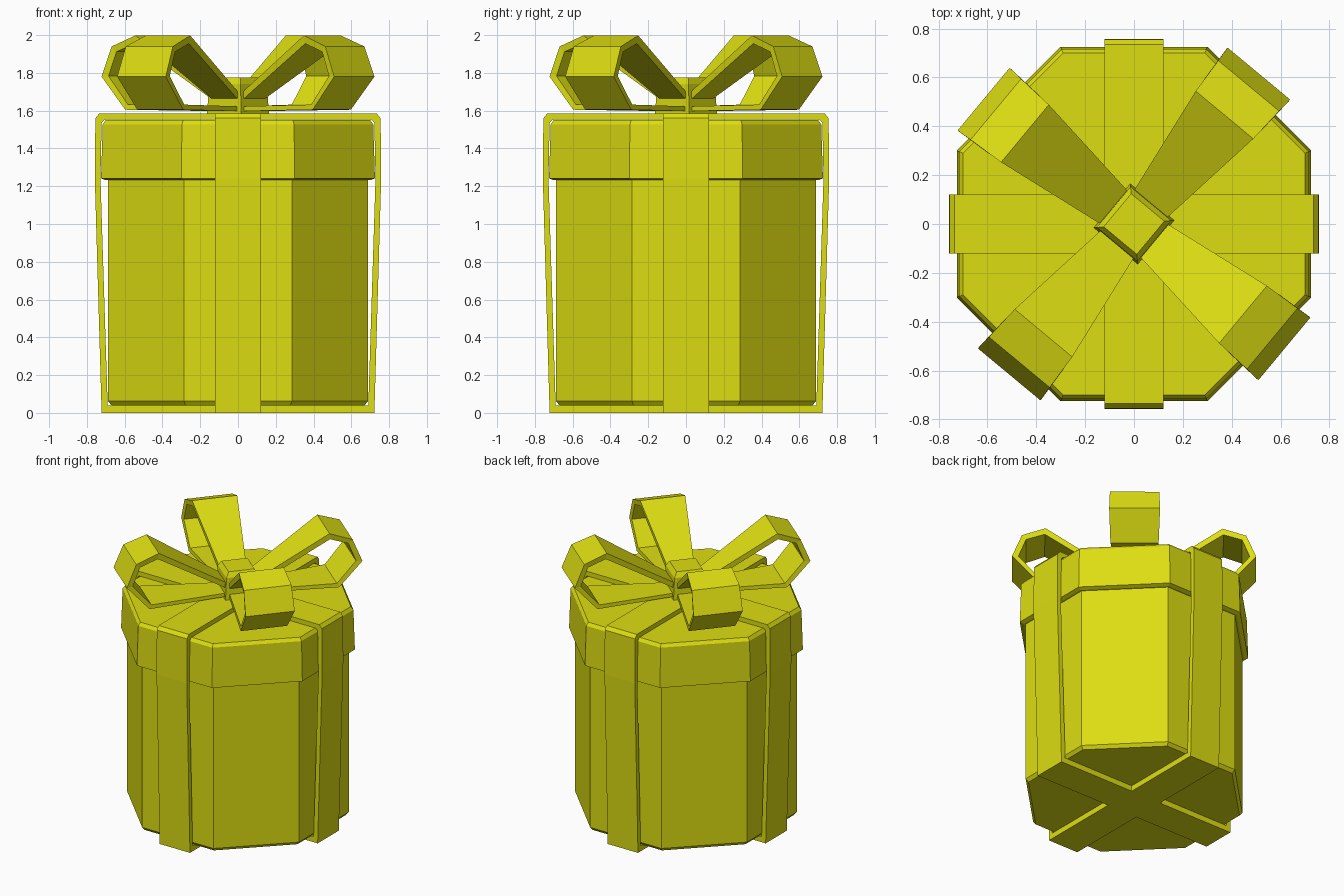
import bpy, bmesh, math

if "Cube" in bpy.data.objects:
    bpy.data.objects.remove(bpy.data.objects["Cube"])

mat = bpy.data.materials.new("olive_yellow")
mat.diffuse_color = (0.73, 0.73, 0.006, 1)
mat.use_nodes = True
mat.node_tree.nodes["Principled BSDF"].inputs["Base Color"].default_value = mat.diffuse_color


def finish(name, bm):
    bmesh.ops.recalc_face_normals(bm, faces=bm.faces[:])
    me = bpy.data.meshes.new(name)
    bm.to_mesh(me)
    bm.free()
    me.materials.append(mat)
    ob = bpy.data.objects.new(name, me)
    bpy.context.collection.objects.link(ob)
    return ob


def prism(name, n, rings, phase):
    """Stack of n-sided rings given as (apothem, z), capped at both ends."""
    bm = bmesh.new()
    loops = []
    for a, z in rings:
        r = a / math.cos(math.pi / n)
        loops.append([bm.verts.new((r * math.cos(phase + math.tau * i / n),
                                    r * math.sin(phase + math.tau * i / n), z))
                      for i in range(n)])
    for lo, hi in zip(loops, loops[1:]):
        for i in range(n):
            j = (i + 1) % n
            bm.faces.new((lo[i], lo[j], hi[j], hi[i]))
    bm.faces.new(loops[0])
    bm.faces.new(loops[-1])
    return finish(name, bm)


def band(name, outer, inner, angle, closed=True):
    """Ribbon strip: matching outer/inner (r, z, half_width) paths swept around."""
    bm = bmesh.new()
    c, s = math.cos(angle), math.sin(angle)

    def v(r, z, w):
        return bm.verts.new((r * c - w * s, r * s + w * c, z))

    sec = [[v(a[0], a[1], -a[2]), v(a[0], a[1], a[2]),
            v(b[0], b[1], b[2]), v(b[0], b[1], -b[2])]
           for a, b in zip(outer, inner)]
    n = len(sec)
    for i in range(n if closed else n - 1):
        p, q = sec[i], sec[(i + 1) % n]
        for k in range(4):
            m = (k + 1) % 4
            bm.faces.new((p[k], p[m], q[m], q[k]))
    if not closed:
        bm.faces.new(sec[0])
        bm.faces.new(sec[-1])
    return finish(name, bm)


# Octagonal box and overhanging lid
oct_phase = math.pi / 8
prism("box_body", 8, [(0.67, 0.04), (0.688, 0.063), (0.688, 1.30)], oct_phase)
prism("box_lid", 8, [(0.70, 1.232), (0.725, 1.242), (0.716, 1.528), (0.70, 1.55)], oct_phase)

# Two ribbons wrapped right around the box
W = 0.121
half_out = [(0.722, 0.0), (0.758, 1.24), (0.755, 1.56), (0.735, 1.585)]
half_in = [(0.69, 0.04), (0.728, 1.24), (0.722, 1.535), (0.708, 1.552)]


def mirrored(half):
    return [(r, z, W) for r, z in half] + [(-r, z, W) for r, z in reversed(half)]


for name, ang in (("ribbon_across", 0), ("ribbon_front_back", math.pi / 2)):
    band(name, mirrored(half_out), mirrored(half_in), ang)

# Four bow loops, flaring outwards
turn = math.radians(50.3)
loop_out = [(0.05, 1.597, 0.08), (0.645, 1.605, 0.158), (0.80, 1.78, 0.167),
            (0.735, 1.94, 0.162), (0.58, 1.998, 0.153), (0.05, 1.665, 0.08)]
loop_in = [(0.05, 1.622, 0.08), (0.63, 1.632, 0.153), (0.758, 1.783, 0.160),
           (0.708, 1.912, 0.155), (0.585, 1.955, 0.148), (0.05, 1.625, 0.08)]
for i in range(4):
    band(f"bow_loop_{i + 1}", loop_out, loop_in, turn + i * math.pi / 2, closed=False)

# Knot holding the bow
prism("bow_knot", 4, [(0.117, 1.58), (0.108, 1.74), (0.088, 1.775)], turn + math.pi / 4)
